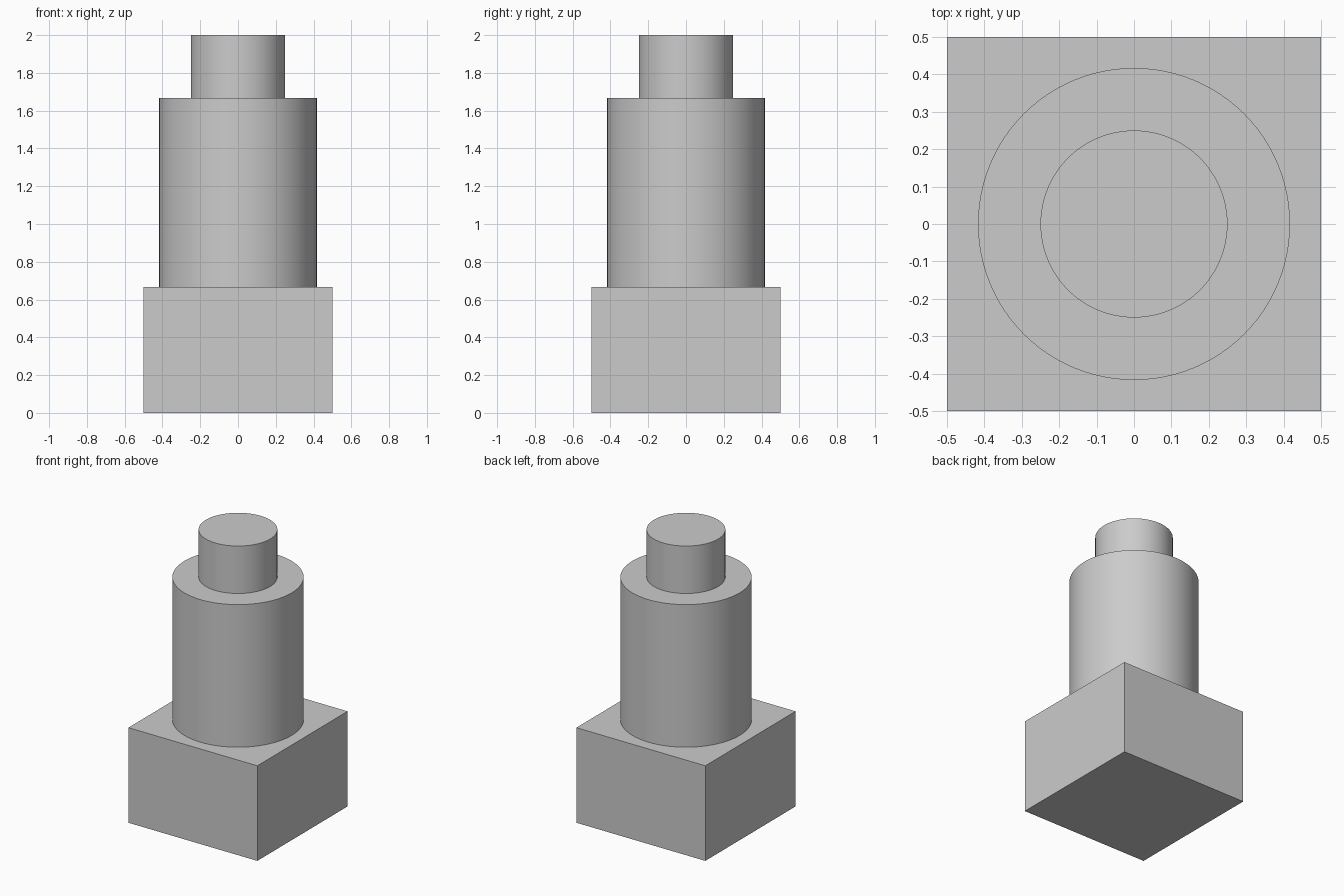
import bpy
import math

# Remove the default cube
default = bpy.data.objects.get("Cube")
if default:
    bpy.data.objects.remove(default, do_unlink=True)

# Single grey material
GREY = (0.6, 0.6, 0.6, 1.0)
grey = bpy.data.materials.new("plain grey")
grey.use_nodes = True
grey.diffuse_color = GREY
grey.node_tree.nodes["Principled BSDF"].inputs["Base Color"].default_value = GREY

BASE_TOP, BODY_TOP, TIP_TOP = 0.667, 1.667, 2.0


def finish(name):
    obj = bpy.context.object
    obj.name = name
    obj.data.materials.append(grey)
    return obj


def cylinder(name, radius, bottom, top):
    bpy.ops.mesh.primitive_cylinder_add(
        vertices=96, radius=radius, depth=top - bottom,
        location=(0, 0, (bottom + top) / 2))
    finish(name)
    bpy.ops.object.shade_smooth_by_angle(angle=math.radians(30))


# Square base block
bpy.ops.mesh.primitive_cube_add(size=1, location=(0, 0, BASE_TOP / 2))
base = finish("base_block")
base.scale.z = BASE_TOP
bpy.ops.object.transform_apply(location=False, rotation=False, scale=True)

# Round body and narrower tip
cylinder("body_cylinder", 0.417, BASE_TOP, BODY_TOP)
cylinder("tip_cylinder", 0.25, BODY_TOP, TIP_TOP)
